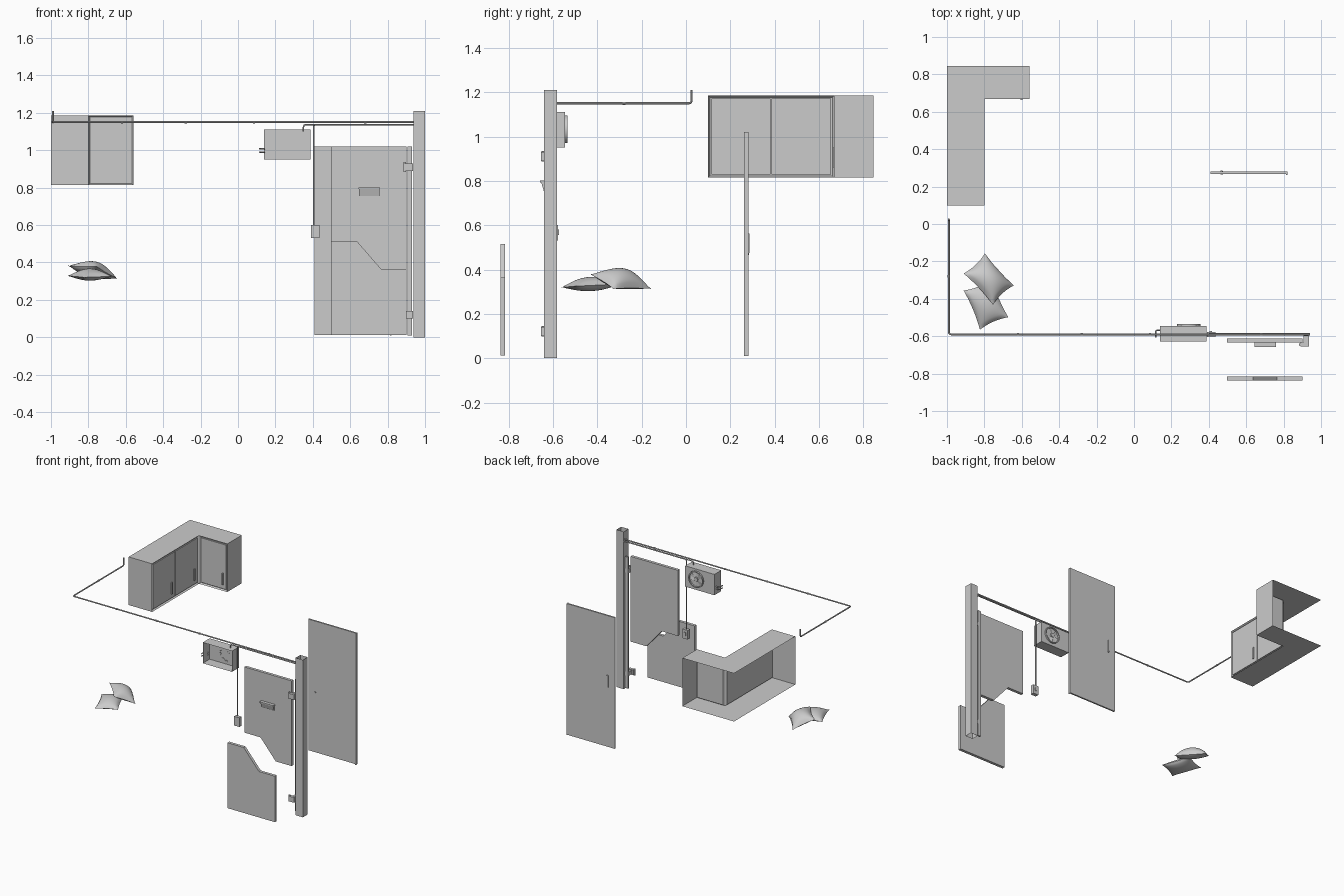
import bpy, bmesh, math
from mathutils import Vector, Matrix

if "Cube" in bpy.data.objects:
    bpy.data.objects.remove(bpy.data.objects["Cube"])


def finish(name, bm, smooth=False):
    bmesh.ops.recalc_face_normals(bm, faces=bm.faces)
    me = bpy.data.meshes.new(name)
    bm.to_mesh(me)
    bm.free()
    ob = bpy.data.objects.new(name, me)
    bpy.context.collection.objects.link(ob)
    if smooth:
        bpy.context.view_layer.objects.active = ob
        ob.select_set(True)
        bpy.ops.object.shade_smooth_by_angle(angle=math.radians(40))
        ob.select_set(False)
    return ob


def add_box(bm, lo, hi):
    lo, hi = Vector(lo), Vector(hi)
    m = Matrix.Translation((lo + hi) / 2) @ Matrix.Diagonal((*(hi - lo), 1))
    bmesh.ops.create_cube(bm, size=1, matrix=m)


def box(name, *pairs):
    bm = bmesh.new()
    for lo, hi in pairs:
        add_box(bm, lo, hi)
    return finish(name, bm)


def plate(name, pts, y0, y1):
    # outline in x/z, extruded along y
    bm = bmesh.new()
    f = bm.faces.new([bm.verts.new((x, y0, z)) for x, z in pts])
    r = bmesh.ops.extrude_face_region(bm, geom=[f])
    vs = [v for v in r["geom"] if isinstance(v, bmesh.types.BMVert)]
    bmesh.ops.translate(bm, verts=vs, vec=(0, y1 - y0, 0))
    return finish(name, bm)


def pipe(name, pts, r=0.005, fillet=0.014):
    pts = [Vector(p) for p in pts]
    path = [pts[0]]
    for a, b, c in zip(pts, pts[1:], pts[2:]):
        p, q = b + (a - b).normalized() * fillet, b + (c - b).normalized() * fillet
        path += [p.lerp(b, t).lerp(b.lerp(q, t), t) for t in (0, .25, .5, .75, 1)]
    path.append(pts[-1])
    cu = bpy.data.curves.new(name, 'CURVE')
    cu.dimensions = '3D'
    cu.bevel_depth, cu.bevel_resolution, cu.use_fill_caps = r, 2, True
    sp = cu.splines.new('POLY')
    sp.points.add(len(path) - 1)
    for s, p in zip(sp.points, path):
        s.co = (*p, 1)
    ob = bpy.data.objects.new(name, cu)
    bpy.context.collection.objects.link(ob)
    bpy.context.view_layer.objects.active = ob
    ob.select_set(True)
    bpy.ops.object.convert(target='MESH')
    bpy.ops.object.shade_smooth_by_angle(angle=math.radians(40))
    bpy.context.object.select_set(False)


# L-shaped wall cabinet: open back, recessed fronts
bm = bmesh.new()
L = [(-1, .10), (-.80, .10), (-.80, .668), (-.56, .668), (-.56, .845), (-1, .845)]
lo = [bm.verts.new((x, y, .815)) for x, y in L]
hi = [bm.verts.new((x, y, 1.185)) for x, y in L]
bm.faces.new(lo[::-1])
bm.faces.new(hi)
sides = [bm.faces.new((lo[i], lo[i + 1], hi[i + 1], hi[i])) for i in range(4)]
bm.normal_update()
bmesh.ops.inset_individual(bm, faces=sides[1:3], thickness=.011, depth=-.012)
finish("cabinet_body", bm)
for i, (a, b) in enumerate(((.114, .382), (.386, .654))):
    box(f"cabinet_door_{i}", ((-.811, a, .829), (-.804, b, 1.171)))
    box(f"cabinet_handle_{i}", ((-.804, b - .045, .86), (-.798, b - .033, .95)))
box("cabinet_door_2", ((-.786, .672, .829), (-.574, .679, 1.171)))
box("cabinet_handle_2", ((-.607, .664, .86), (-.595, .672, .95)))


# pillows: bilinear patch with pinched edges and two bulges
def pillow(name, c, top, bottom, n=16):
    c = [Vector(p) for p in c]
    mid = sum(c, Vector()) / 4
    nrm = (c[1] - c[0]).cross(c[3] - c[0]).normalized()
    if nrm.z < 0:
        nrm = -nrm
    bm = bmesh.new()
    for h in (top, -bottom):
        g = {}
        for i in range(n + 1):
            for j in range(n + 1):
                u, v = 2 * i / n - 1, 2 * j / n - 1
                pu, pv = u * (1 - .09 * (1 - v * v)), v * (1 - .09 * (1 - u * u))
                s, t = (pu + 1) / 2, (pv + 1) / 2
                p = c[0].lerp(c[1], s).lerp(c[3].lerp(c[2], s), t)
                g[i, j] = bm.verts.new(p + nrm * h * ((1 - u * u) * (1 - v * v)) ** .6)
        for i in range(n):
            for j in range(n):
                bm.faces.new((g[i, j], g[i + 1, j], g[i + 1, j + 1], g[i, j + 1]))
    bmesh.ops.remove_doubles(bm, verts=bm.verts, dist=1e-5)
    finish(name, bm, True)


pillow("top_pillow", [(-.797, -.157, .313), (-.642, -.328, .313), (-.754, -.432, .378),
                      (-.911, -.265, .383)], .058, .022)
pillow("lower_pillow", [(-.911, -.356, .328), (-.759, -.294, .335), (-.672, -.498, .325),
                        (-.824, -.565, .32)], .04, .024)

# conduit run with couplings
Y = -.59
pipe("main_conduit", [(-.99, .025, 1.21), (-.99, .025, 1.15), (-.99, Y, 1.15), (.94, Y, 1.15)])
pipe("fan_conduit", [(.94, Y, 1.137), (.35, Y, 1.137), (.35, Y, 1.10)], .004)
pipe("switch_conduit", [(.94, Y + .004, 1.137), (.405, Y + .004, 1.137), (.405, Y + .004, .595)], .004)
for i, x in enumerate((-.62, -.28, .085, .68)):
    pipe(f"coupling_{i}", [(x - .006, Y, 1.15), (x + .006, Y, 1.15)], .007)
pipe("coupling_side", [(-.99, -.286, 1.15), (-.99, -.274, 1.15)], .007)
box("switch_box", ((.39, -.605, .53), (.435, -.577, .60)))
box("switch_lever", ((.405, -.577, .555), (.418, -.572, .58)))

# fan housing: front side open
bm = bmesh.new()
add_box(bm, (.14, -.628, .95), (.388, -.545, 1.11))
front = [f for f in bm.faces if f.calc_center_median().y < -.62]
bmesh.ops.delete(bm, geom=front, context='FACES')
finish("fan_housing", bm)


def disc(bm, x, z, r, y0, y1, seg=24):
    m = Matrix.Translation((x, (y0 + y1) / 2, z)) @ Matrix.Rotation(math.pi / 2, 4, 'X')
    bmesh.ops.create_cone(bm, cap_ends=True, segments=seg, radius1=r, radius2=r,
                          depth=y1 - y0, matrix=m)


# fan: ring, hub and turned blades
FX, FZ = .293, 1.033
bm = bmesh.new()
rings = []
for r, y in ((.063, -.546), (.063, -.534), (.055, -.534), (.055, -.546)):
    rings.append([bm.verts.new((FX + r * math.cos(k * math.pi / 12), y,
                                FZ + r * math.sin(k * math.pi / 12))) for k in range(24)])
for a, b in zip(rings, rings[1:]):
    for k in range(24):
        bm.faces.new((a[k], a[k - 1], b[k - 1], b[k]))
finish("fan_ring", bm, True)
bm = bmesh.new()
disc(bm, FX, FZ, .016, -.546, -.535, 16)
finish("fan_hub", bm, True)
bm = bmesh.new()
for k in range(5):
    m = (Matrix.Translation((FX, -.541, FZ)) @ Matrix.Rotation(k * math.tau / 5, 4, 'Y')
         @ Matrix.Rotation(.25, 4, 'X'))
    bm.faces.new([bm.verts.new(m @ Vector(p)) for p in
                  ((.012, 0, -.006), (.05, 0, -.018), (.05, 0, .014), (.012, 0, .006))])
finish("fan_blades", bm)
for i, z in enumerate((.99, 1.008)):
    pipe(f"fan_cable_{i}", [(.145, -.567, z), (.115, -.567, z), (.115, -.608, z)], .004)

# rear door with pivot bar and handle
box("rear_door", ((.41, .268, .012), (.812, .28, 1.02)))
box("rear_door_edge", ((.812, .262, .01), (.82, .282, 1.02)))
box("rear_door_handle", ((.463, .28, .475), (.474, .286, .563)))
bm = bmesh.new()
disc(bm, .469, .472, .006, .264, .284, 12)
finish("rear_door_lock", bm)

# split front door: the two halves share one cut line
cut = [(.498, .515), (.635, .515), (.765, .365), (.90, .365)]
plate("front_door_upper", cut + [(.90, 1.02), (.498, 1.02)], -.634, -.612)
plate("front_door_lower", [(.498, .012)] + [(.90, .012)] + cut[::-1], -.838, -.816)

# letter slot with sloping flap
bm = bmesh.new()
add_box(bm, (.648, -.655, .755), (.756, -.634, .80))
for v in bm.verts:
    if v.co.z < .76 and v.co.y < -.65:
        v.co.y = -.642
finish("letter_flap", bm)
box("letter_hood", ((.644, -.658, .793), (.76, -.634, .801)))

# door jamb strip and hinges
box("door_jamb", ((.905, -.60, .01), (.93, -.588, 1.02)))
for i, z in enumerate((.89, .10)):
    box(f"hinge_{i}", ((.89, -.655, z), (.935, -.634, z + .04)),
        ((.905, -.64, z + .005), (.935, -.59, z + .035)))
    pipe(f"hinge_pin_{i}", [(.889, -.645, z - .003), (.889, -.645, z + .045)], .008)

# hollow post, open at both ends
bm = bmesh.new()
add_box(bm, (.938, -.64, 0), (1, -.583, 1.21))
bmesh.ops.delete(bm, geom=[f for f in bm.faces if abs(f.normal.z) > .5], context='FACES')
finish("post", bm)
